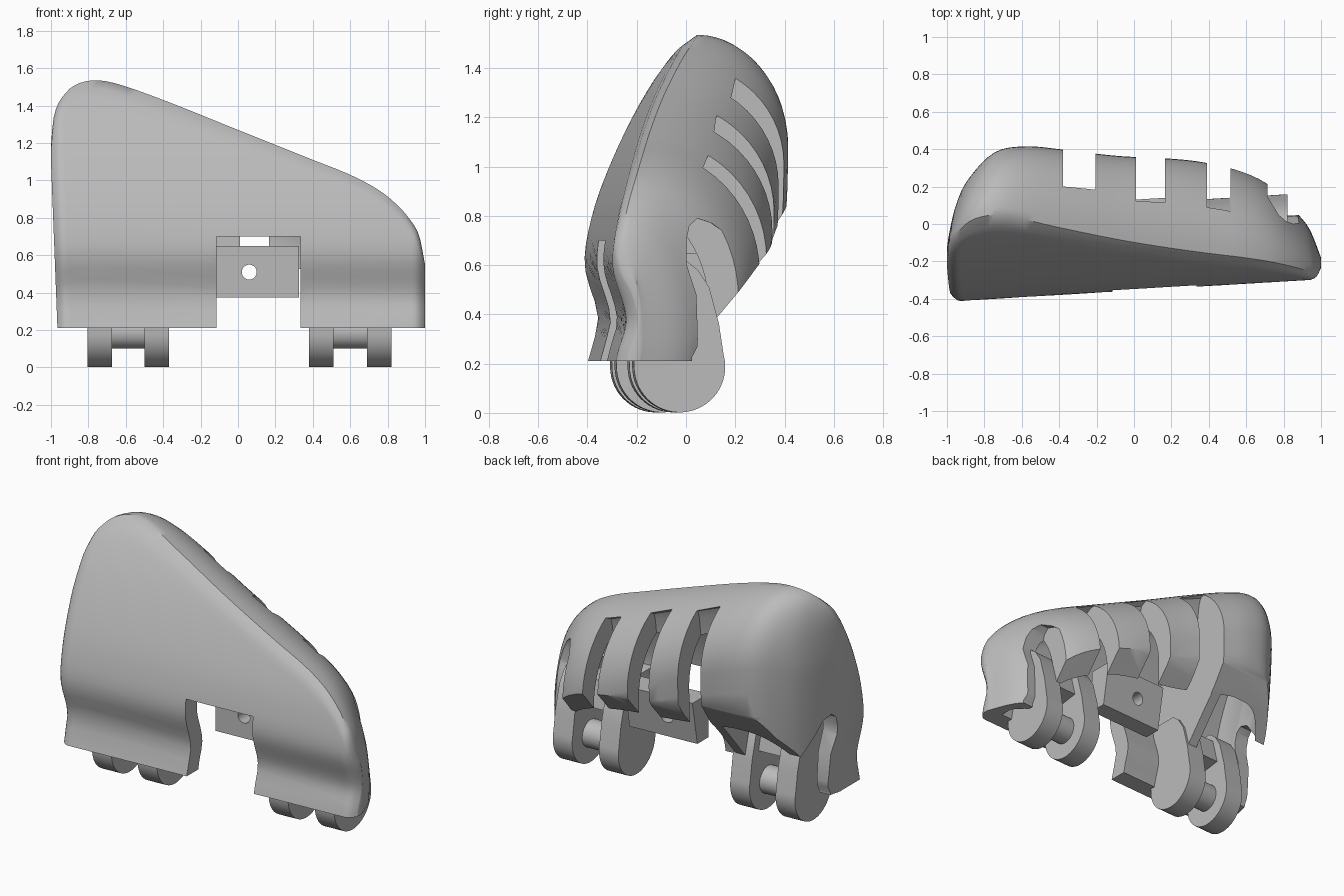
import bpy
import bmesh
import math

cube = bpy.data.objects.get("Cube")
if cube:
    bpy.data.objects.remove(cube)

grey = bpy.data.materials.new("light grey")
grey.use_nodes = True
grey.diffuse_color = (0.5, 0.5, 0.5, 1)
grey.node_tree.nodes["Principled BSDF"].inputs["Base Color"].default_value = (0.5, 0.5, 0.5, 1)

LEAN = 0.06      # the whole part is turned slightly about z
FLOOR = 0.21     # lower edge of the shell

# front face profile (z, y), top edge (x, z) and deepest back line (x, y)
FRONT = [(0, -.35), (.22, -.34), (.38, -.30), (.6, -.355), (.8, -.325),
         (1, -.255), (1.24, -.14), (1.43, -.02), (1.55, .08)]
TOP = [(-1, 1.18), (-.99, 1.31), (-.97, 1.39), (-.94, 1.445), (-.88, 1.505), (-.78, 1.535),
       (-.66, 1.52), (-.4, 1.43), (0, 1.27), (.4, 1.11), (.6, 1.03), (.75, .95), (.85, .87),
       (.92, .79), (.97, .7), (1, .55)]
BACK = [(-1, -.1), (-.96, .08), (-.9, .22), (-.75, .38), (-.58, .415), (-.4, .4),
        (-.1, .365), (.3, .34), (.55, .29), (.72, .21), (.86, .07), (.94, -.03), (1, -.18)]


def curve(pts, t):
    """Smooth curve through the points."""
    n = len(pts)
    t = min(max(t, pts[0][0]), pts[-1][0])
    i = next((k for k in range(n - 1) if t <= pts[k + 1][0]), n - 2)

    def slope(k):
        a, b = pts[max(k - 1, 0)], pts[min(k + 1, n - 1)]
        return (b[1] - a[1]) / (b[0] - a[0])
    (xa, ya), (xb, yb) = pts[i], pts[i + 1]
    h = xb - xa
    s = (t - xa) / h
    return (ya * (1 + 2 * s) * (1 - s) ** 2 + yb * s * s * (3 - 2 * s)
            + h * slope(i) * s * (1 - s) ** 2 + h * slope(i + 1) * s * s * (s - 1))


def finish(bm, name):
    bmesh.ops.recalc_face_normals(bm, faces=bm.faces)
    me = bpy.data.meshes.new(name)
    bm.to_mesh(me)
    bm.free()
    ob = bpy.data.objects.new(name, me)
    bpy.context.collection.objects.link(ob)
    me.materials.append(grey)
    return ob


def loft(rings, name):
    """Skin closed rings and cap both ends."""
    bm = bmesh.new()
    rows = [[bm.verts.new(p) for p in r] for r in rings]
    n = len(rows[0])
    for a, b in zip(rows, rows[1:]):
        for i in range(n):
            j = (i + 1) % n
            bm.faces.new((a[i], a[j], b[j], b[i]))
    bm.faces.new(rows[0])
    bm.faces.new(rows[-1])
    return finish(bm, name)


def slab(name, x0, x1, profile, lean=LEAN, rise=0):
    """Extrude a (y, z) profile along x, leaning in y and rising in z."""
    mid = (x0 + x1) / 2
    return loft([[(x, y + lean * x, z + rise * (x - mid)) for y, z in profile]
                 for x in (x0, x1)], name)


def arc(r, y, z, a0, a1, n=32):
    angs = [math.radians(a0 + (a1 - a0) * i / (n - 1)) for i in range(n)]
    return [(y + r * math.cos(a), z + r * math.sin(a)) for a in angs]


def section(x, floor, wall, roof):
    """One cross-section: up the front, over the top, down the back."""
    h = curve(TOP, x) - roof
    end = 0.045 * max(0, (abs(x) - 0.94) / 0.06) ** 2

    def front(z):
        edge = 0.025 * max(0, 1 - (h - z) / 0.06) ** 2
        return curve(FRONT, z) + LEAN * x + wall + end + edge
    heights = [floor + (h - floor) * (i / 23) ** 0.8 for i in range(24)]
    ring = [(front(z), z) for z in heights]
    y0 = ring[-1][0]
    d = max(curve(BACK, x) - wall, y0 + 0.03)
    drop = 0.41 + 0.1 * min(max(x + 0.4, 0), 1)
    low = max(h - drop + roof * 0.5, floor + 0.1)
    for i in range(1, 15):
        a = math.pi / 2 * i / 14
        ring.append((y0 + (d - y0) * math.sin(a), low + (h - low) * math.cos(a)))
    for i in range(1, 7):
        s = i / 6
        ring.append((d - 0.1 * s * s * (low - floor), low + (floor - low) * s))
    # the tall end draws in slightly toward the floor
    draw = 0.035 * max(0, -x - 0.5) / 0.5
    return [(x + draw * max(0, 1.1 - z) / 0.9, y, z) for y, z in ring]


def hull(name, x0, x1, floor, wall, roof, n=56):
    xs = [(x0 + x1) / 2 - (x1 - x0) / 2 * math.cos(math.pi * i / n) for i in range(n + 1)]
    return loft([section(x, floor, wall, roof) for x in xs], name)


def cut(ob, cutter):
    cutter.hide_render = True
    m = ob.modifiers.new("cut", "BOOLEAN")
    m.operation = "DIFFERENCE"
    m.solver = "EXACT"
    m.object = cutter
    bpy.context.view_layer.objects.active = ob
    bpy.ops.object.modifier_apply(modifier="cut")
    bpy.data.objects.remove(cutter)


# shell with two hollows and a partition between them
shell = hull("shell", -1, 1, FLOOR, 0, 0)
for x0, x1 in ((-.9, -.45), (-.385, .9)):
    cut(shell, hull("cavity_cutter", x0, x1, 0.05, 0.115, 0.17))

# slanted cut along the lower back edge
cut(shell, slab("back_cutter", -1.3, 1.3,
                [(-.03, .05), (-.03, .225), (0, .28), (.06, .36), (.245, .58), (.325, .67),
                 (.41, .8), (.8, 1.3), (.95, .05)]))

# slots that leave the curved ribs: x range, front wall y, top z
for x0, x1, y0, top in [(-.38, -.205, .16, 1.335), (.01, .165, .07, 1.18), (.39, .515, .0, 1.02)]:
    cut(shell, slab("slot_cutter", x0, x1,
                    [(y0 - .06, .06), (y0 - .02, top - .22), (y0, top - .07),
                     (y0 + .015, top - .025), (y0 + .06, top), (.9, top + .02), (.9, .06)],
                    0, -.4))

# arches over the outer lugs, open at both ends
for x0, x1, top, back in ((.715, 1.2, .79, .66), (-1.2, -.66, .74, .5)):
    cut(shell, slab("arch_cutter", x0, x1,
                    [(-.02, .06), (-.005, .3), (-.01, .48), (-.05, .6), (-.05, top - .09),
                     (-.035, top - .03), (.0, top), (.06, top - .02), (.22, back), (.9, .1), (.9, .06)]))

# square notch in the front plate
cut(shell, slab("notch_cutter", -.115, .335, [(-.8, .04), (-.8, .7), (-.1, .7), (-.1, .04)]))

# centre block with a pin hole
block = slab("centre_block", -.13, .325, [(-.03, .375), (-.03, .65), (.13, .65), (.08, .375)])
bpy.ops.mesh.primitive_cylinder_add(vertices=24, radius=.04, depth=2, location=(.06, 0, .51),
                                    rotation=(math.pi / 2, 0, 0))
cut(block, bpy.context.object)

# two hinges: a pair of rounded lugs, a pin and a bridge
parts = [shell, block]
LUG = arc(.185, -.075, .187, 180, 375) + [(.085, .36), (.045, .51), (.0, .58), (-.05, .62),
                                          (-.26, .62), (-.27, .4)]
PIN = arc(.085, -.075, .185, 0, 348, 30)
BRIDGE = [(-.27, .36), (-.27, .56), (-.02, .56), (.02, .4)]
for side, x0, x1 in (("right", -.805, -.37), ("left", .38, .82)):
    parts += [slab(side + "_first_lug", x0, x0 + .13, LUG),
              slab(side + "_second_lug", x1 - .13, x1, LUG),
              slab(side + "_hinge_pin", x0 + .1, x1 - .1, PIN),
              slab(side + "_bridge", x0 + .1, x1 - .1, BRIDGE)]

# smooth shading with sharp creases
for ob in parts:
    bpy.ops.object.select_all(action="DESELECT")
    ob.select_set(True)
    bpy.context.view_layer.objects.active = ob
    bpy.ops.object.shade_smooth_by_angle(angle=math.radians(40))
